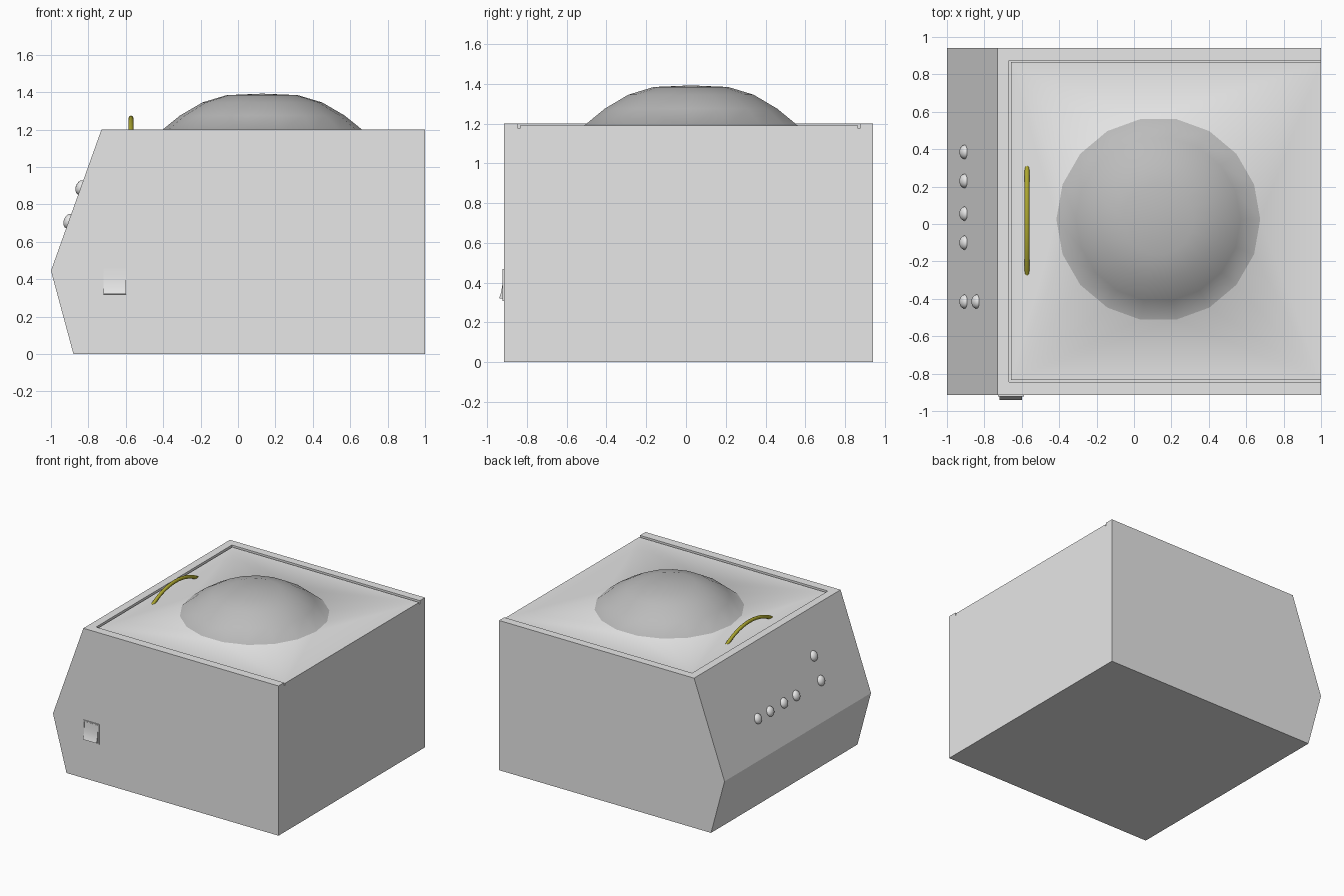
import bpy, bmesh
from math import sin, cos, tau, atan2, radians
from mathutils import Matrix, Vector

cube = bpy.data.objects.get("Cube")
if cube:
    bpy.data.objects.remove(cube, do_unlink=True)


def material(name, rgb):
    m = bpy.data.materials.new(name)
    m.use_nodes = True
    m.diffuse_color = (*rgb, 1)
    m.node_tree.nodes["Principled BSDF"].inputs["Base Color"].default_value = (*rgb, 1)
    return m


light = material("light grey", (0.8, 0.8, 0.8))
dark = material("dome grey", (0.5, 0.5, 0.5))
yellow = material("olive yellow", (0.42, 0.39, 0.03))


def finish(name, bm, *mats, smooth=None):
    bmesh.ops.recalc_face_normals(bm, faces=bm.faces)
    me = bpy.data.meshes.new(name)
    bm.to_mesh(me)
    bm.free()
    ob = bpy.data.objects.new(name, me)
    bpy.context.collection.objects.link(ob)
    for m in mats:
        me.materials.append(m)
    bpy.ops.object.select_all(action='DESELECT')
    ob.select_set(True)
    bpy.context.view_layer.objects.active = ob
    if smooth:
        bpy.ops.object.shade_smooth_by_angle(angle=radians(smooth))
    return ob


def prism(bm, points, step):
    """Extrude a closed outline along a vector."""
    f = bm.faces.new([bm.verts.new(p) for p in points])
    ext = bmesh.ops.extrude_face_region(bm, geom=[f], use_keep_orig=True)
    bmesh.ops.translate(bm, vec=step, verts=[g for g in ext["geom"] if isinstance(g, bmesh.types.BMVert)])


def box(bm, lo, hi):
    a, b = Vector(lo), Vector(hi)
    size = b - a
    mat = Matrix.Translation((a + b) / 2) @ Matrix.Diagonal((*size, 1))
    bmesh.ops.create_cube(bm, size=1, matrix=mat)


# Body: side profile extruded front to back, with a shallow open-ended recess
bm = bmesh.new()
profile = [(-0.88, 0), (1, 0), (1, 1.2), (-0.73, 1.2), (-1, 0.445)]
prism(bm, [(x, -0.915, z) for x, z in profile], (0, 1.855, 0))
body = finish("body", bm, light)
bm = bmesh.new()
box(bm, (-0.667, -0.845, 1.175), (1.2, 0.875, 1.4))
cutter = finish("recess_cutter", bm)
cutter.hide_render = True
cut = body.modifiers.new("recess", 'BOOLEAN')
cut.object = cutter
cut.solver = 'EXACT'
bpy.context.view_layer.objects.active = body
bpy.ops.object.modifier_apply(modifier=cut.name)
bpy.data.objects.remove(cutter, do_unlink=True)

# Lid and dome: one smooth surface, the dome in a darker grey
CX, CY, TOP, SIDES = 0.13, 0.025, 1.19, 18
bm = bmesh.new()
rings = []
for r, z in [(0.545, TOP), (0.44, 1.275), (0.32, 1.345), (0.19, 1.384)]:
    rings.append([bm.verts.new((CX + r * cos(tau * i / SIDES), CY + r * sin(tau * i / SIDES), z))
                  for i in range(SIDES)])
tip = bm.verts.new((CX, CY, 1.392))
for i in range(SIDES):
    j = (i + 1) % SIDES
    for a, b in zip(rings, rings[1:]):
        bm.faces.new((a[i], a[j], b[j], b[i])).material_index = 1
    bm.faces.new((rings[-1][i], rings[-1][j], tip)).material_index = 1
outline = [(1, 0.865), (-0.657, 0.865), (-0.657, -0.835), (1, -0.835)]
corners = [bm.verts.new((x, y, TOP)) for x, y in outline]
base = rings[0]
quadrant = [int((i + 0.4) / SIDES * 4) for i in range(SIDES)]
for i in range(SIDES):
    j = (i + 1) % SIDES
    q, nq = quadrant[i], quadrant[j]
    bm.faces.new((base[i], corners[q], base[j]))
    if q != nq:
        bm.faces.new((base[j], corners[q], corners[nq]))
feet = [bm.verts.new((x, y, 1.175)) for x, y in outline]
for i in range(4):
    j = (i + 1) % 4
    bm.faces.new((corners[i], feet[i], feet[j], corners[j]))
finish("lid_and_dome", bm, light, dark, smooth=60)

# Handle: slim arched tube whose ends sink into the lid
bm = bmesh.new()
R, HALF, N, TUBE = 0.54, 0.58, 14, 8
loops = []
for k in range(N + 1):
    t = -HALF + 2 * HALF * k / N
    loop = []
    for s in range(TUBE):
        a = tau * s / TUBE
        rad = R + 0.014 * cos(a)
        loop.append(bm.verts.new((-0.572 + 0.013 * sin(a), 0.018 + rad * sin(t), 0.721 + rad * cos(t))))
    loops.append(loop)
for a, b in zip(loops, loops[1:]):
    for s in range(TUBE):
        bm.faces.new((a[s], a[s - 1], b[s - 1], b[s]))
bm.faces.new(loops[0])
bm.faces.new(loops[-1])
finish("handle", bm, yellow, smooth=50)

# Buttons: flattened balls on the sloping panel
tilt = Matrix.Rotation(atan2(0.27, 0.755), 4, 'Y')
places = [(0.71, y) for y in (0.385, 0.23, 0.055, -0.1, -0.415)] + [(0.89, -0.415)]
for n, (z, y) in enumerate(places, 1):
    bm = bmesh.new()
    x = -1 + (z - 0.445) * 0.27 / 0.755
    mat = Matrix.Translation((x, y, z)) @ tilt @ Matrix.Diagonal((0.027, 0.038, 0.04, 1))
    bmesh.ops.create_uvsphere(bm, u_segments=16, v_segments=10, radius=1, matrix=mat)
    finish(f"button_{n}", bm, light, smooth=40)

# Switch frame: four thin bars
X0, X1, Z0, Z1, W = -0.728, -0.588, 0.308, 0.468, 0.008
bm = bmesh.new()
for x0, x1, z0, z1 in [(X0, X0 + W, Z0, Z1), (X1 - W, X1, Z0, Z1),
                       (X0 + W, X1 - W, Z0, Z0 + W), (X0 + W, X1 - W, Z1 - W, Z1)]:
    box(bm, (x0, -0.922, z0), (x1, -0.91, z1))
finish("switch_frame", bm, light)

# Rocker: curved wedge with its lower end kicked out
bm = bmesh.new()
side = [(-0.91, 0.458), (-0.92, 0.458), (-0.921, 0.42), (-0.924, 0.385),
        (-0.93, 0.35), (-0.94, 0.322), (-0.91, 0.318)]
prism(bm, [(X0 + 0.01, y, z) for y, z in side], (X1 - X0 - 0.02, 0, 0))
finish("switch_rocker", bm, light, smooth=40)
